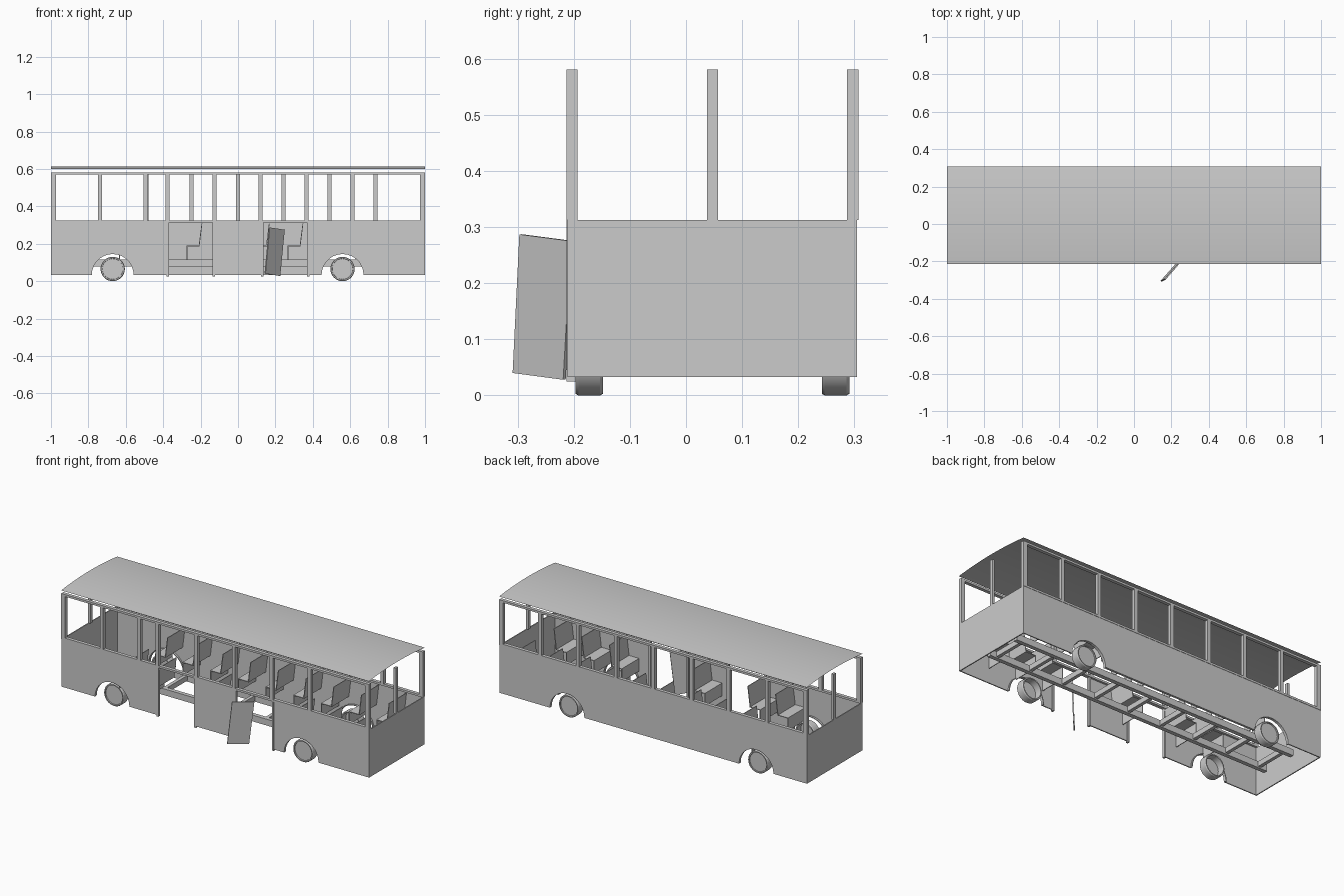
import bpy, bmesh, math
from mathutils import Vector

if "Cube" in bpy.data.objects:
    bpy.data.objects.remove(bpy.data.objects["Cube"])

YF, YB, YC = -0.213, 0.307, 0.047      # front face, back face, body centre line
Z0, SILL, TOP = 0.033, 0.313, 0.581    # wall bottom, wall top, window top
WHEELS = (-0.67, 0.559)


def finish(name, bm, smooth=False):
    bmesh.ops.remove_doubles(bm, verts=bm.verts, dist=1e-6)
    bmesh.ops.recalc_face_normals(bm, faces=bm.faces)
    me = bpy.data.meshes.new(name)
    bm.to_mesh(me)
    bm.free()
    ob = bpy.data.objects.new(name, me)
    bpy.context.collection.objects.link(ob)
    if smooth:
        bpy.context.view_layer.objects.active = ob
        ob.select_set(True)
        bpy.ops.object.shade_smooth_by_angle()
        ob.select_set(False)
    return ob


def box(name, x0, x1, y0, y1, z0, z1):
    bm = bmesh.new()
    bmesh.ops.create_cube(bm, size=1)
    for v in bm.verts:
        v.co = ((x0 + x1) / 2 + v.co.x * (x1 - x0),
                (y0 + y1) / 2 + v.co.y * (y1 - y0),
                (z0 + z1) / 2 + v.co.z * (z1 - z0))
    return finish(name, bm)


def extrude_y(name, pts, y0, y1):
    """Closed x-z outline pushed from y0 to y1."""
    bm = bmesh.new()
    f = bm.faces.new([bm.verts.new((x, y0, z)) for x, z in pts])
    r = bmesh.ops.extrude_face_region(bm, geom=[f])
    vs = [g for g in r['geom'] if isinstance(g, bmesh.types.BMVert)]
    bmesh.ops.translate(bm, verts=vs, vec=(0, y1 - y0, 0))
    return finish(name, bm)


def arc(cx, radius, n=14):
    return [(cx - radius * math.cos(math.pi * i / n), Z0 + radius * math.sin(math.pi * i / n))
            for i in range(n + 1)]


def side_wall(name, x0, x1, y0, y1):
    pts = [(x0, Z0)]
    for cx in WHEELS:
        if x0 < cx < x1:
            pts += arc(cx, 0.115)
    pts += [(x1, Z0), (x1, SILL), (x0, SILL)]
    extrude_y(name, pts, y0, y1)


# side walls with wheel arches, the front one split by two doorways
side_wall("back_wall", -1, 1, YB - 0.008, YB - 0.002)
for a, b in ((-1, -0.37), (-0.13, 0.13), (0.37, 1)):
    side_wall("front_wall", a, b, YF + 0.002, YF + 0.008)

# end walls with their middle window posts
for s in (-1, 1):
    box("end_wall", *sorted((s, s * 0.994)), YF + 0.002, YB - 0.002, Z0, SILL)
    box("end_post", *sorted((s, s * 0.985)), YC - 0.01, YC + 0.01, SILL, TOP)

# wheel arch lips
for cx in WHEELS:
    for y0, y1 in ((YF + 0.002, YF + 0.018), (YB - 0.018, YB - 0.002)):
        extrude_y("arch_lip", arc(cx, 0.117) + arc(cx, 0.112)[::-1], y0, y1)

# window rails and posts
front_posts = (-0.987, -0.738, -0.495, -0.377, -0.126, 0.12, 0.366, 0.612, 0.987)
back_posts = (-0.987, -0.738, -0.49, -0.249, 0, 0.243, 0.49, 0.735, 0.987)
for y0, posts in ((YF, front_posts), (YB - 0.02, back_posts)):
    box("sill_rail", -1, 1, y0, y0 + 0.02, SILL, SILL + 0.012)
    box("top_rail", -1, 1, y0, y0 + 0.02, TOP - 0.012, TOP)
    for x in posts:
        w = 0.013 if abs(x) > 0.9 else 0.011
        box("window_post", x - w, x + w, y0, y0 + 0.02, SILL + 0.012, TOP - 0.012)

# lower frame along the wall bottoms
box("bottom_rail_back", -0.55, 0.44, YB - 0.015, YB - 0.003, Z0, Z0 + 0.006)

# door jambs
for x in (-0.375, -0.13, 0.13, 0.375):
    box("door_jamb", x - 0.006, x + 0.006, YF, YF + 0.016, 0.025, SILL)

# loose door leaf swung outwards
bm = bmesh.new()
q = [Vector(p) for p in ((0.17, -0.297, 0.287), (0.25, -0.205, 0.275),
                         (0.226, -0.219, 0.028), (0.147, -0.309, 0.04))]
n = (q[1] - q[0]).cross(q[3] - q[0]).normalized() * 0.007
ra, rb = [[bm.verts.new(p + o) for p in q] for o in (Vector(), n)]
bm.faces.new(ra)
bm.faces.new(rb)
for i in range(4):
    j = (i + 1) % 4
    bm.faces.new((ra[i], ra[j], rb[j], rb[i]))
finish("door_leaf", bm)

# gently arched roof sheet
bm = bmesh.new()
N = 16
rows = []
for i in range(N + 1):
    t = 2 * i / N - 1
    z = 0.599 + 0.015 * (1 - t * t)
    rows.append([bm.verts.new((x, YC + t * 0.26, z)) for x in (-1, 1)])
for a, b in zip(rows, rows[1:]):
    bm.faces.new((a[0], a[1], b[1], b[0]))
finish("roof", bm, True)

# wheels: dished profile spun around the axle, closed on the outside
for cx in WHEELS:
    for ytyre, s in ((-0.197, 1), (0.291, -1)):
        bm = bmesh.new()
        prof = [(0, 0.006), (0.055, 0.006), (0.056, 0), (0.062, 0.0), (0.065, 0.005),
                (0.065, 0.044), (0.062, 0.049), (0.056, 0.049), (0.055, 0.009), (0, 0.009)]
        vs = [bm.verts.new((cx + r, ytyre + s * d, 0.065)) for r, d in prof]
        es = [bm.edges.new(p) for p in zip(vs, vs[1:])]
        bmesh.ops.spin(bm, geom=vs + es, cent=(cx, 0, 0.065), axis=(0, 1, 0),
                       angle=2 * math.pi, steps=32)
        finish("wheel", bm, True)

# chassis rails and cross members
for y in (YC - 0.1, YC + 0.11):
    box("chassis_rail", -0.93, 0.93, y - 0.012, y + 0.012, 0.078, 0.115)
for i in range(9):
    x = -0.88 + i * 0.22
    box("cross_member", x - 0.01, x + 0.01, YC - 0.09, YC + 0.1, 0.085, 0.115)


def seat(x, y0, y1):
    t = 0.004
    extrude_y("seat", [(x, 0.307), (x - 0.015, 0.19), (x - 0.08, 0.19), (x - 0.08, 0.115),
                       (x - 0.08 + t, 0.115), (x - 0.08 + t, 0.19 - t),
                       (x - 0.015 + t, 0.19 - t), (x + t, 0.307)], y0, y1)


# seat rows, leaving the doorways free on the front side
for k in range(-2, 7):
    x = -0.195 + 0.18 * k
    seat(x, 0.135, 0.295)
    if k not in (0, 2, 3):
        seat(x, -0.2, -0.04)
